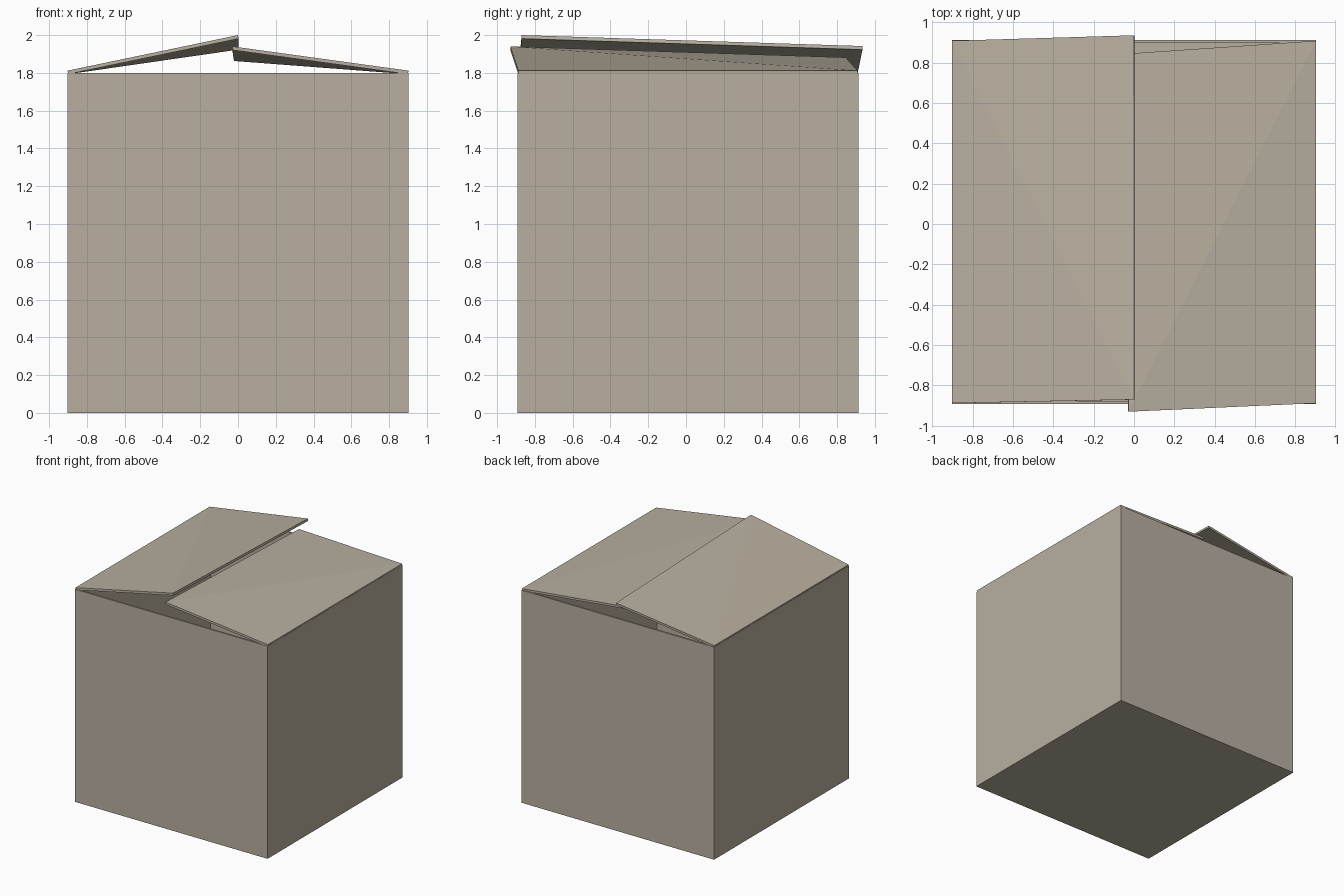
import bpy
import bmesh
from mathutils import Vector, Matrix

if "Cube" in bpy.data.objects:
    bpy.data.objects.remove(bpy.data.objects["Cube"], do_unlink=True)

# Plain cardboard colour
COLOUR = (0.48, 0.43, 0.35, 1.0)
cardboard = bpy.data.materials.new("cardboard")
cardboard.use_nodes = True
cardboard.diffuse_color = COLOUR
cardboard.node_tree.nodes["Principled BSDF"].inputs["Base Color"].default_value = COLOUR

HALF = 0.902        # half width of the carton
SHIFT = 0.01        # carton sits slightly toward the back
RIM = 1.8           # top of the walls
HINGE = 1.812       # upper face of a flap along its fold


def make_sheet(name, bm, thickness):
    """Turn a single-skin surface into cardboard, thickened inward."""
    mesh = bpy.data.meshes.new(name)
    bm.to_mesh(mesh)
    bm.free()
    mesh.materials.append(cardboard)
    obj = bpy.data.objects.new(name, mesh)
    bpy.context.collection.objects.link(obj)
    solid = obj.modifiers.new("thickness", 'SOLIDIFY')
    solid.thickness = thickness
    solid.offset = -1
    solid.use_even_offset = True
    return obj


# Open carton: floor and four walls
bm = bmesh.new()
bmesh.ops.create_cube(bm, size=1, matrix=Matrix.Translation((0, SHIFT, RIM / 2))
                      @ Matrix.Diagonal((2 * HALF, 2 * HALF, RIM, 1)))
bm.normal_update()
bmesh.ops.delete(bm, geom=[f for f in bm.faces if f.normal.z > 0.9], context='FACES')
make_sheet("carton", bm, 0.014)


# Lid flaps: each is folded along a side wall and slightly twisted
def make_flap(name, side, free_front, free_back):
    front_hinge = Vector((side * HALF, SHIFT - HALF + 0.004, HINGE))
    back_hinge = Vector((side * HALF, SHIFT + HALF - 0.004, HINGE))
    bm = bmesh.new()
    fh, ff, fb, bh = [bm.verts.new(p) for p in
                      (front_hinge, Vector(free_front), Vector(free_back), back_hinge)]
    # Crease across the twisted sheet
    bm.faces.new((fh, ff, bh))
    bm.faces.new((ff, fb, bh))
    bm.normal_update()
    for f in bm.faces:
        if f.normal.z < 0:
            f.normal_flip()
    make_sheet(name, bm, 0.019)


make_flap("right_flap", -1, (0, -0.87, 2.0), (0, 0.935, 1.942))
make_flap("left_flap", 1, (-0.028, -0.93, 1.94), (-0.02, 0.845, 1.882))
